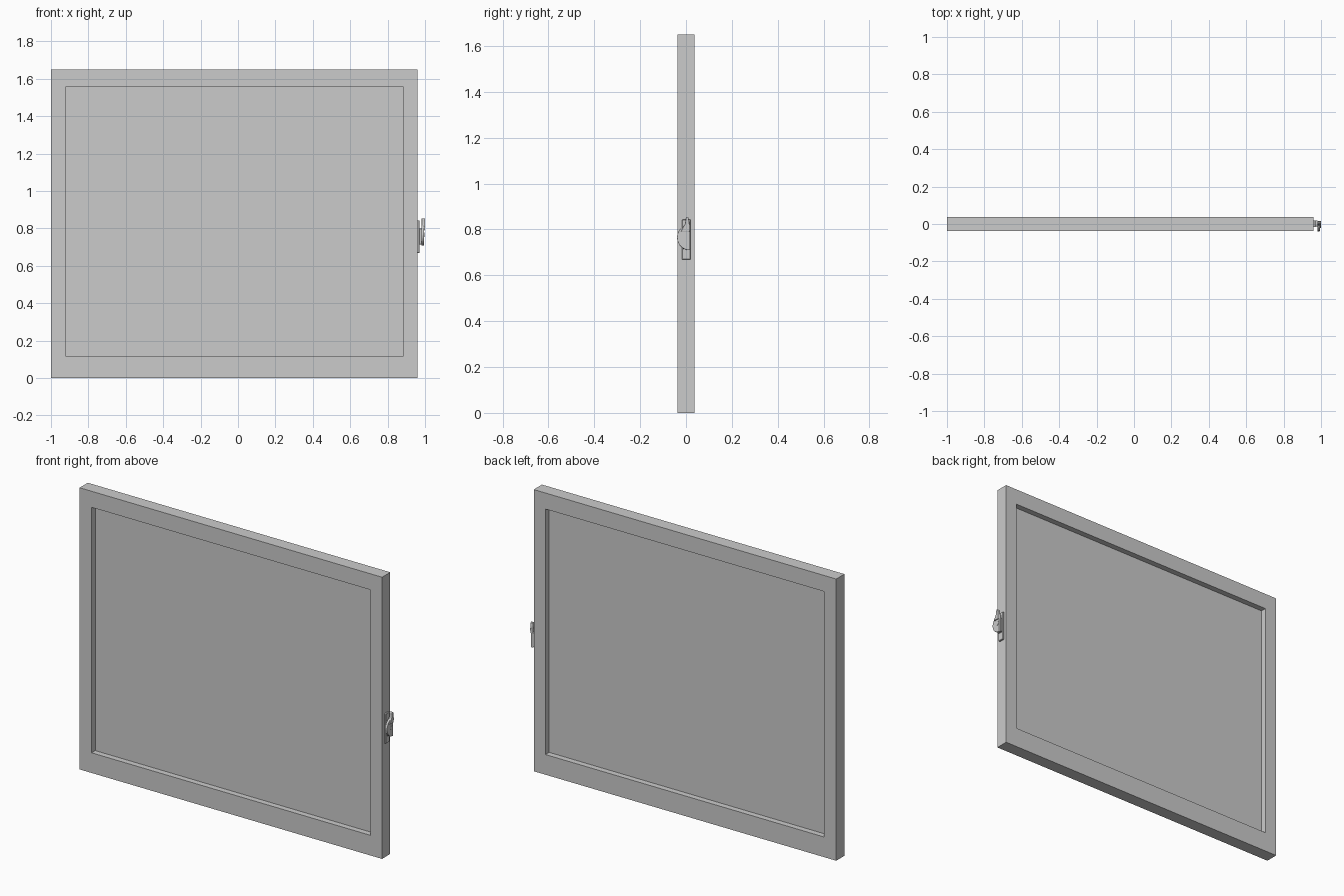
import bpy, bmesh, math

if "Cube" in bpy.data.objects:
    bpy.data.objects.remove(bpy.data.objects["Cube"])


def finish(name, bm):
    bmesh.ops.recalc_face_normals(bm, faces=bm.faces[:])
    me = bpy.data.meshes.new(name)
    bm.to_mesh(me)
    bm.free()
    ob = bpy.data.objects.new(name, me)
    bpy.context.collection.objects.link(ob)
    return ob


def box(name, x0, x1, y0, y1, z0, z1, bevel=0):
    bm = bmesh.new()
    bmesh.ops.create_cube(bm, size=1)
    for v in bm.verts:
        v.co = [(a + b) / 2 + c * (b - a)
                for c, (a, b) in zip(v.co, ((x0, x1), (y0, y1), (z0, z1)))]
    if bevel:
        bmesh.ops.bevel(bm, geom=bm.edges[:], offset=bevel, segments=1, affect='EDGES')
    return finish(name, bm)


def slab(name, x0, x1, outline, bevel=0.0):
    # (y, z) outline extruded along x
    bm = bmesh.new()
    face = bm.faces.new([bm.verts.new((x0, y, z)) for y, z in outline])
    ext = bmesh.ops.extrude_face_region(bm, geom=[face])
    for v in ext['geom']:
        if isinstance(v, bmesh.types.BMVert):
            v.co.x = x1
    ob = finish(name, bm)
    if bevel:
        m = ob.modifiers.new('edge', 'BEVEL')
        m.width = bevel
        m.segments = 2
        m.limit_method = 'ANGLE'
        m.angle_limit = math.radians(50)
    return ob


# Sash frame: rectangular ring with thickness
D = 0.038
outer = [(-1, 0), (0.96, 0), (0.96, 1.65), (-1, 1.65)]
inner = [(-0.922, 0.118), (0.884, 0.118), (0.884, 1.556), (-0.922, 1.556)]
bm = bmesh.new()
rings = [[bm.verts.new((x, y, z)) for x, z in loop]
         for loop, y in ((outer, -D), (inner, -D), (inner, D), (outer, D))]
for r in range(4):
    a, b = rings[r], rings[(r + 1) % 4]
    for i in range(4):
        j = (i + 1) % 4
        bm.faces.new((a[i], a[j], b[j], b[i]))
finish('sash_frame', bm)

# Glass pane, set in the middle of the frame
box('glass_pane', -0.925, 0.887, -0.004, 0.004, 0.115, 1.559)

# Latch mounting plate and pivot block
box('latch_plate', 0.958, 0.970, -0.017, 0.020, 0.668, 0.843, 0.002)
box('latch_block', 0.968, 0.982, -0.014, 0.020, 0.715, 0.80, 0.002)

# Crescent cam: half disc bulging to the front
cy, cz, R = 0.017, 0.765, 0.056
arc = [(cy + R * math.cos(a), cz + R * math.sin(a))
       for a in (math.pi / 2 + math.pi * i / 20 for i in range(21))]
slab('latch_crescent', 0.980, 0.994, arc, 0.002)

# Pivot pin through crescent
bm = bmesh.new()
bmesh.ops.create_cone(bm, cap_ends=True, segments=20, radius1=0.012, radius2=0.012, depth=0.028)
for v in bm.verts:
    v.co = (0.982 + v.co.z, 0.002 + v.co.x, cz + v.co.y)
finish('latch_pivot', bm)

# Thumb lever rising from the crescent
lever = [(-0.022, 0.79), (0.015, 0.79), (0.016, 0.815), (0.014, 0.835), (0.011, 0.850),
         (0.005, 0.855), (-0.001, 0.851), (-0.002, 0.838), (-0.005, 0.822), (-0.013, 0.808)]
slab('latch_lever', 0.982, 1.0, lever, 0.003)
